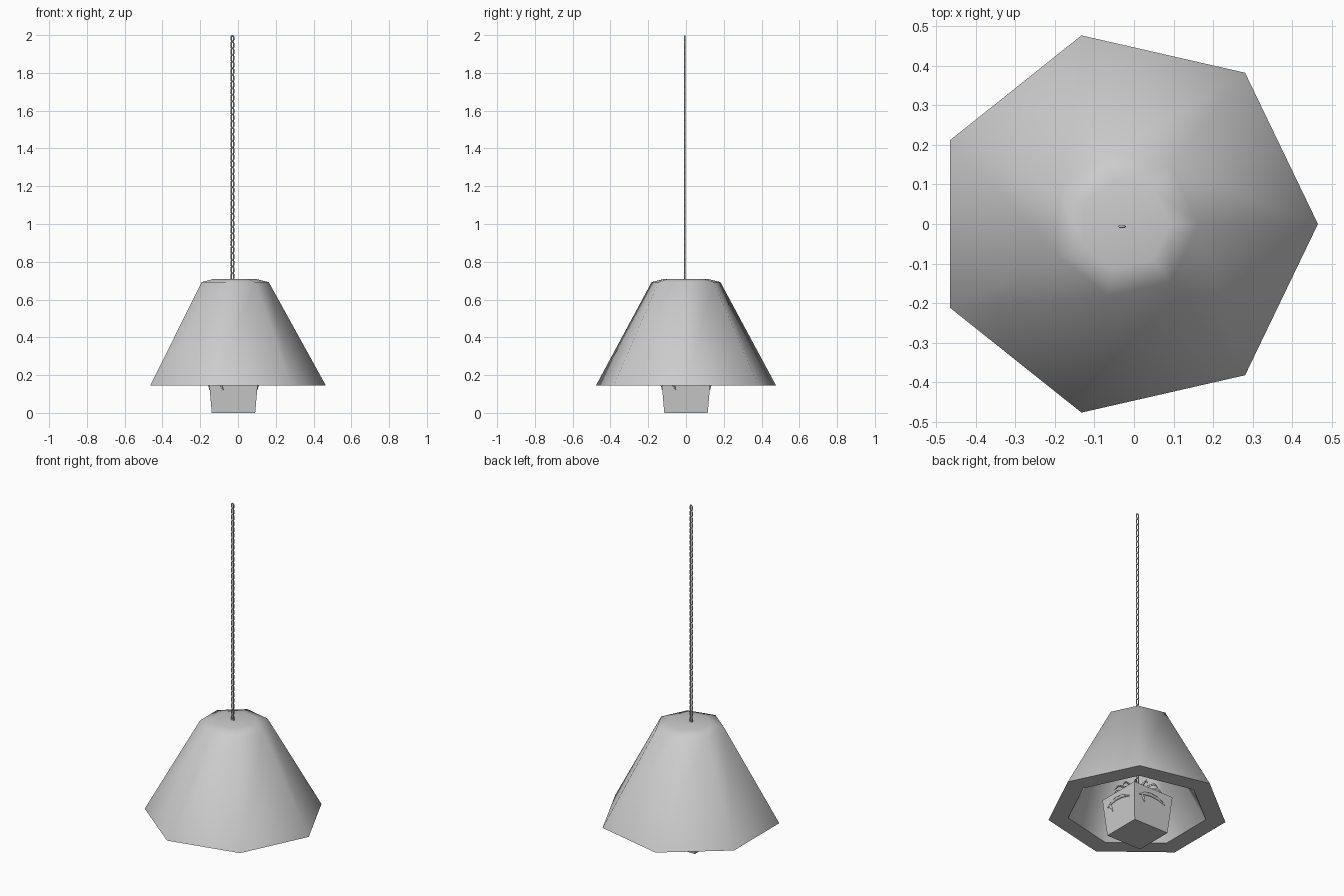
import bpy, bmesh, math
from mathutils import Vector

if "Cube" in bpy.data.objects:
    bpy.data.objects.remove(bpy.data.objects["Cube"])

CX = -0.024  # common axis of the lamp


def make_object(name, verts, faces, smooth=None):
    mesh = bpy.data.meshes.new(name)
    mesh.from_pydata(verts, [], faces)
    bm = bmesh.new()
    bm.from_mesh(mesh)
    bmesh.ops.recalc_face_normals(bm, faces=bm.faces)
    bm.to_mesh(mesh)
    bm.free()
    obj = bpy.data.objects.new(name, mesh)
    bpy.context.collection.objects.link(obj)
    if smooth:
        bpy.ops.object.select_all(action='DESELECT')
        obj.select_set(True)
        bpy.context.view_layer.objects.active = obj
        bpy.ops.object.shade_smooth_by_angle(angle=math.radians(smooth))
    return obj


def lathe(name, profile, sides, start=0.0, smooth=None):
    """Stack rings of (radius, z) and cap both ends."""
    verts, faces = [], []
    for r, z in profile:
        for i in range(sides):
            a = start + math.tau * i / sides
            verts.append((CX + r * math.cos(a), r * math.sin(a), z))
    for k in range(len(profile) - 1):
        for i in range(sides):
            j = (i + 1) % sides
            faces.append((k * sides + i, k * sides + j, (k + 1) * sides + j, (k + 1) * sides + i))
    faces.append(tuple(range(sides)))
    faces.append(tuple(range((len(profile) - 1) * sides, len(profile) * sides)))
    return make_object(name, verts, faces, smooth)


def tube(name, points, radii, closed=False, sides=6):
    """Bevelled poly curve with a radius per point."""
    cu = bpy.data.curves.new(name, 'CURVE')
    cu.dimensions = '3D'
    cu.bevel_depth = 1.0
    cu.bevel_resolution = max(0, sides // 2 - 2)
    cu.use_fill_caps = True
    sp = cu.splines.new('POLY')
    sp.points.add(len(points) - 1)
    for p, co, r in zip(sp.points, points, radii):
        p.co = (*co, 1)
        p.radius = r
    sp.use_cyclic_u = closed
    obj = bpy.data.objects.new(name, cu)
    bpy.context.collection.objects.link(obj)
    return obj


# seven-sided thick shade: ceiling, inner wall, flat rim, outer wall, cap
lathe("shade", [(0.12, 0.61), (0.38, 0.145), (0.489, 0.145), (0.187, 0.692), (0.115, 0.71)],
      7, 0.0, 55)

# tapered block bulb with a low pyramid crown
S = math.sqrt(2)
lathe("bulb", [(0.115 * S, 0.0), (0.134 * S, 0.22), (0.09 * S, 0.25)], 4, math.pi / 4)

# curved ornament on each of the four bulb faces: arch plus short hook
arch = [(-0.095, 0.158), (-0.06, 0.173), (-0.02, 0.18), (0.03, 0.176), (0.085, 0.155)]
hook = [(-0.075, 0.165), (-0.065, 0.145), (-0.055, 0.122)]
for k in range(4):
    a = k * math.pi / 2
    out, side = Vector((math.cos(a), math.sin(a), 0)), Vector((-math.sin(a), math.cos(a), 0))

    def on_face(pts):
        return [Vector((CX, 0, z)) + side * s + out * (0.115 + 0.019 * z / 0.22) for s, z in pts]

    tube(f"face_arch_{k}", on_face(arch), [0.003, 0.009, 0.01, 0.009, 0.003])
    tube(f"face_hook_{k}", on_face(hook), [0.008, 0.007, 0.002])

# curled prongs sprouting from the bulb crown
for k in range(12):
    a = math.tau * (k + 0.5) / 12
    d = Vector((math.cos(a), math.sin(a), 0))
    base = Vector((CX, 0, 0.24))
    tube(f"crown_prong_{k}",
         [base + d * r + Vector((0, 0, h)) for r, h in [(0.03, 0), (0.07, 0.035), (0.11, 0.035), (0.135, 0.005)]],
         [0.009, 0.008, 0.006, 0.002], sides=4)

# hanging chain of small flat links, from bulb to ceiling
HALF_W, HALF_L, WIRE = 0.0065, 0.0175, 0.004
links, z0, z1 = 50, 0.25, 2.0
step = (z1 - z0) / links
for k in range(links):
    zc = z0 + step * (k + 0.5)
    hl = step / 2 - WIRE + (0.004 if k < links - 1 else 0)
    pts = [(-0.03 + HALF_W * x, -0.006, zc + hl * z)
           for x, z in [(-1, -0.6), (-0.5, -1), (0.5, -1), (1, -0.6), (1, 0.6), (0.5, 1), (-0.5, 1), (-1, 0.6)]]
    tube(f"chain_link_{k}", pts, [WIRE] * len(pts), closed=True, sides=4)
